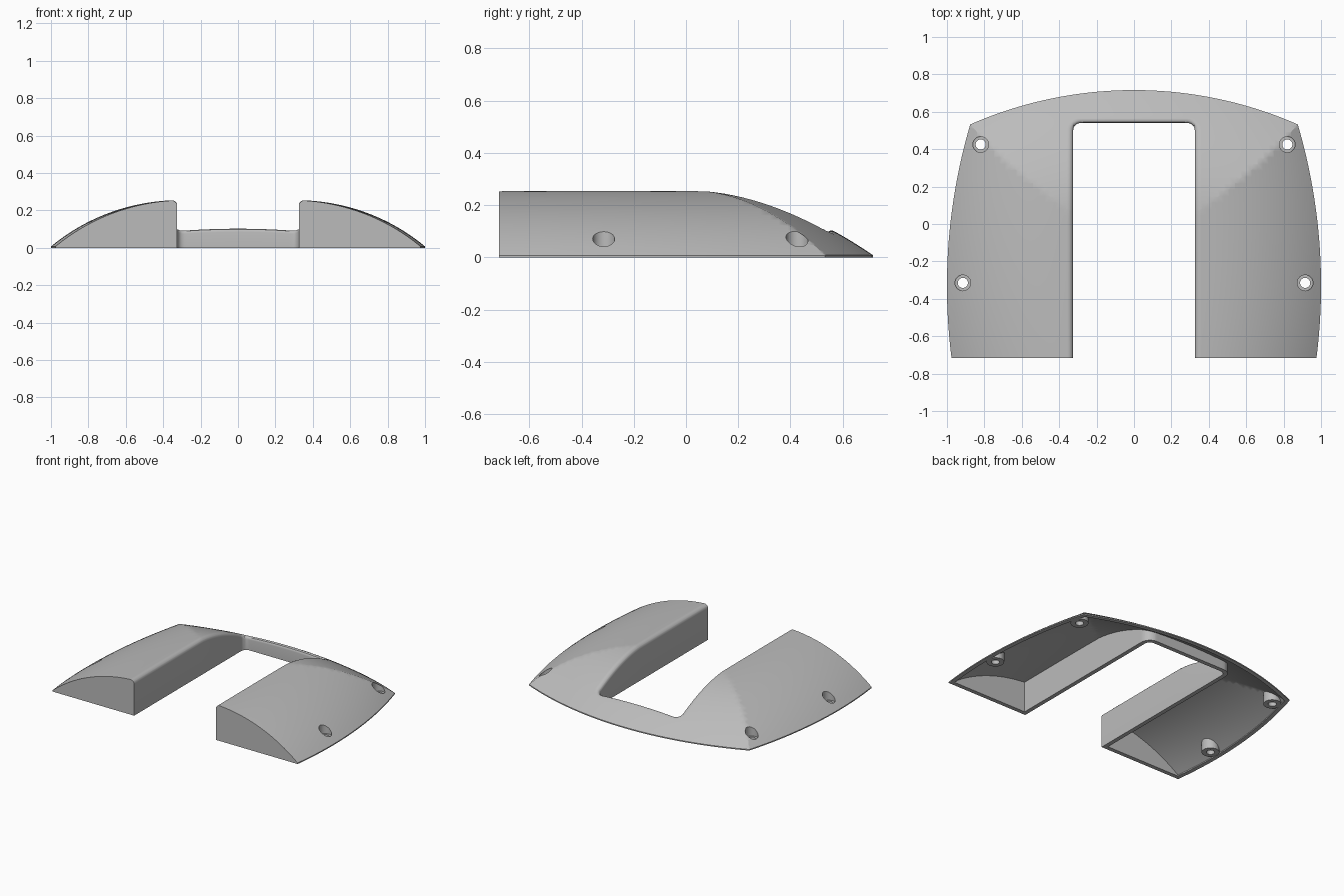
import bpy, bmesh, math
from mathutils import Vector

if "Cube" in bpy.data.objects:
    bpy.data.objects.remove(bpy.data.objects["Cube"])

TOP, LIP, WALL = 0.255, 0.008, 0.03
FRONT, BACK = -0.716, 0.716
SLOT_X, SLOT_Y, SLOT_R = 0.325, 0.54, 0.04

grey = bpy.data.materials.new("plain grey")
grey.use_nodes = True
grey.diffuse_color = (0.5, 0.5, 0.5, 1)
grey.node_tree.nodes["Principled BSDF"].inputs["Base Color"].default_value = (0.5, 0.5, 0.5, 1)


# Plan outlines: shallow arcs for the sides and the back
def side_x(y):
    return math.sqrt(3.05 ** 2 - (y + 0.33) ** 2) - 2.05


def back_y(x):
    return math.sqrt(2.18 ** 2 - x * x) - 2.18 + BACK


# Rise of the shell, from 0 to 1, by distance from an outline
def side_rise(d):
    u = 0.69 - min(max(d, 0), 0.69)
    return (math.sqrt(1.06 ** 2 - u * u) - 0.805) / TOP


def back_rise(d):
    return 1 - (1 - min(max(d, 0), 0.665) / 0.665) ** 1.84


def spread(a, b, n):
    return [a + (b - a) * i / n for i in range(n + 1)]


def new_object(name, bm):
    mesh = bpy.data.meshes.new(name)
    bm.to_mesh(mesh)
    bm.free()
    obj = bpy.data.objects.new(name, mesh)
    bpy.context.collection.objects.link(obj)
    mesh.materials.append(grey)
    return obj


def domed_solid(name, inset, top, base, fillet):
    """U-shaped plan cut into a grid, raised to the dome and closed below."""
    sx = lambda y: side_x(y) - inset
    by = lambda x: back_y(x) - inset
    ix, iy, r = SLOT_X + inset, SLOT_Y + inset, SLOT_R + inset
    front = FRONT + inset

    # Outer corner, and the crease where side and back slopes meet
    cx = 0.87
    for _ in range(30):
        cx = sx(by(cx))
    corner = (cx, by(cx))
    crease = []
    for x in spread(ix, cx, 28)[:-1]:
        lo, hi = -0.3, by(x)
        for _ in range(40):
            y = (lo + hi) / 2
            if side_rise(sx(y) - x) > back_rise(by(x) - y):
                hi = y
            else:
                lo = y
        crease.append((x, lo))

    side = [(ix, front)] + [(sx(y), y) for y in spread(front, corner[1], 30)[:-1]]
    side += [corner] + crease[::-1]
    arc = [(ix - r + r * math.sin(a), iy - r + r * math.cos(a))
           for a in spread(0, math.pi / 2, 8)]
    rear = crease + [corner] + [(x, by(x)) for x in spread(cx, 0, 30)[1:]]
    rear += [(0, iy)] + arc

    bm = bmesh.new()
    for outline in (side, rear):
        bm.faces.new([bm.verts.new((x, y, 0)) for x, y in outline])
    bmesh.ops.remove_doubles(bm, verts=bm.verts[:], dist=1e-5)

    # Grid lines, finer along the rounded slot edge
    steps = [fillet * (1 - math.cos(a)) for a in spread(0, math.pi / 2, 5)] if fillet else [0]
    xs = spread(0.03, 0.96, 31) + [ix + s for s in steps] + spread(ix - r, ix, 4)[:-1]
    ys = spread(-0.68, 0.70, 40) + [iy + s for s in steps] + spread(iy - r, iy, 4)[:-1]
    for axis, cuts in ((0, xs), (1, ys)):
        normal = Vector((1 - axis, axis, 0))
        for c in cuts:
            bmesh.ops.bisect_plane(bm, geom=bm.verts[:] + bm.edges[:] + bm.faces[:],
                                   dist=1e-5, plane_co=normal * c, plane_no=normal)
    bmesh.ops.remove_doubles(bm, verts=bm.verts[:], dist=2e-4)

    for v in bm.verts:
        x, y = v.co.x, v.co.y
        rise = min(side_rise(sx(y) - x), back_rise(by(x) - y))
        z = LIP + (top - LIP) * rise
        e = math.hypot(max(x - ix + r, 0), max(y - iy + r, 0)) - r
        if e < fillet:
            z -= fillet - math.sqrt(max(fillet ** 2 - (fillet - max(e, 0)) ** 2, 0))
        v.co.z = z

    bmesh.ops.mirror(bm, geom=bm.verts[:] + bm.edges[:] + bm.faces[:],
                     axis='X', merge_dist=1e-4)
    bmesh.ops.remove_doubles(bm, verts=bm.verts[:], dist=1e-4)
    bmesh.ops.triangulate(bm, faces=bm.faces[:])

    # Vertical walls and flat underside
    rim = [e for e in bm.edges if e.is_boundary]
    out = bmesh.ops.extrude_edge_only(bm, edges=rim)["geom"]
    for v in out:
        if isinstance(v, bmesh.types.BMVert):
            v.co.z = base
    bmesh.ops.edgeloop_fill(bm, edges=[e for e in bm.edges if e.is_boundary])
    bmesh.ops.recalc_face_normals(bm, faces=bm.faces[:])
    return new_object(name, bm)


def cylinders(name, spots, radius, z0, z1):
    bm = bmesh.new()
    for x, y in spots:
        made = bmesh.ops.create_cone(bm, cap_ends=True, segments=32, radius1=radius,
                                     radius2=radius, depth=z1 - z0)["verts"]
        bmesh.ops.translate(bm, verts=made, vec=(x, y, (z0 + z1) / 2))
    return new_object(name, bm)


def subtract(target, cutter):
    mod = target.modifiers.new("cut", 'BOOLEAN')
    mod.operation, mod.solver, mod.object = 'DIFFERENCE', 'EXACT', cutter
    bpy.context.view_layer.objects.active = target
    bpy.ops.object.modifier_apply(modifier=mod.name)
    bpy.data.objects.remove(cutter)


# Shell, hollow and the four screw positions
spots = [(s * x, y) for s in (-1, 1) for x, y in ((0.82, 0.425), (0.915, -0.315))]
shell = domed_solid("cover_shell", 0, TOP, 0, 0.03)
cavity = domed_solid("cavity_cutter", WALL, TOP - WALL, -0.05, 0)

# Screw bosses are left standing inside the hollow
subtract(cavity, cylinders("boss_cutter", spots, 0.058, 0.002, 0.4))
subtract(shell, cavity)

# Countersunk seats and through holes
subtract(shell, cylinders("seat_cutter", spots, 0.042, 0.03, 0.4))
subtract(shell, cylinders("hole_cutter", spots, 0.027, -0.1, 0.4))

bpy.ops.object.select_all(action='DESELECT')
shell.select_set(True)
bpy.context.view_layer.objects.active = shell
bpy.ops.object.shade_smooth_by_angle(angle=math.radians(30))
